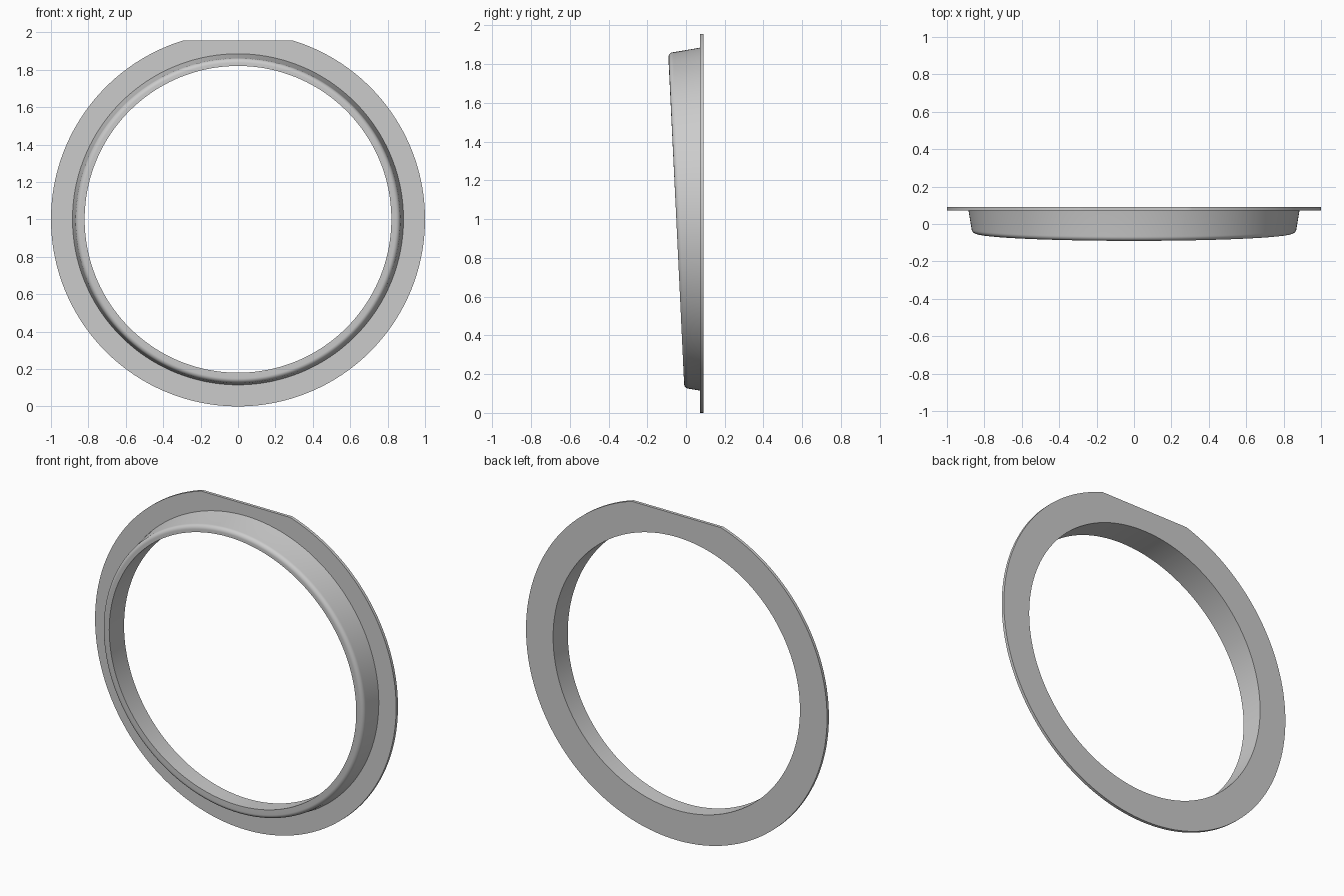
import bpy, bmesh, math

if "Cube" in bpy.data.objects:
    bpy.data.objects.remove(bpy.data.objects["Cube"], do_unlink=True)

# Main dimensions
CENTRE_Z = 1.0
OUTER_R, HOLE_R, COLLAR_R = 1.0, 0.82, 0.885
BACK_Y, FLANGE_Y = 0.09, 0.072
FLAT_H = 0.955       # height of the flat above the centre
TAPER = 0.17         # collar narrows toward the front
TILT = 0.047         # slope of the collar's front rim
FILLET, FILLET_STEPS = 0.025, 8


def section(angle):
    """Closed (radius, y) outline of the ring at one angle."""
    s = math.sin(angle)
    rim = min(OUTER_R, FLAT_H / s) if s > 0 else OUTER_R
    front = -0.05 - TILT * 0.855 * s
    mid_y = front + FILLET
    mid_r = COLLAR_R - TAPER * (FLANGE_Y - mid_y) - FILLET
    pts = [(HOLE_R, BACK_Y), (rim, BACK_Y), (rim, FLANGE_Y), (COLLAR_R, FLANGE_Y)]
    # rounded outer edge of the front rim
    for i in range(FILLET_STEPS + 1):
        a = math.pi / 2 * i / FILLET_STEPS
        pts.append((mid_r + FILLET * math.cos(a), mid_y - FILLET * math.sin(a)))
    pts.append((HOLE_R, front))
    return pts


# Even steps plus the exact corners of the flat
corner = math.asin(FLAT_H / OUTER_R)
angles = [math.tau * i / 180 for i in range(180)]
angles = sorted(angles + [corner, math.pi - corner])

# Loft the sections into one closed ring
bm = bmesh.new()
rings = [[bm.verts.new((r * math.cos(a), y, CENTRE_Z + r * math.sin(a)))
          for r, y in section(a)] for a in angles]
for k, ring in enumerate(rings):
    after = rings[(k + 1) % len(rings)]
    for j in range(len(ring)):
        n = (j + 1) % len(ring)
        bm.faces.new((ring[j], ring[n], after[n], after[j]))
bmesh.ops.recalc_face_normals(bm, faces=bm.faces)
mesh = bpy.data.meshes.new("flanged_ring")
bm.to_mesh(mesh)
bm.free()

ring_obj = bpy.data.objects.new("flanged_ring", mesh)
bpy.context.collection.objects.link(ring_obj)

# Plain grey material
grey = bpy.data.materials.new("light_grey")
grey.use_nodes = True
colour = (0.6, 0.6, 0.6, 1)
grey.diffuse_color = colour
grey.node_tree.nodes["Principled BSDF"].inputs["Base Color"].default_value = colour
mesh.materials.append(grey)

# Smooth curves, sharp edges
bpy.ops.object.select_all(action="DESELECT")
ring_obj.select_set(True)
bpy.context.view_layer.objects.active = ring_obj
bpy.ops.object.shade_smooth_by_angle(angle=math.radians(30))
